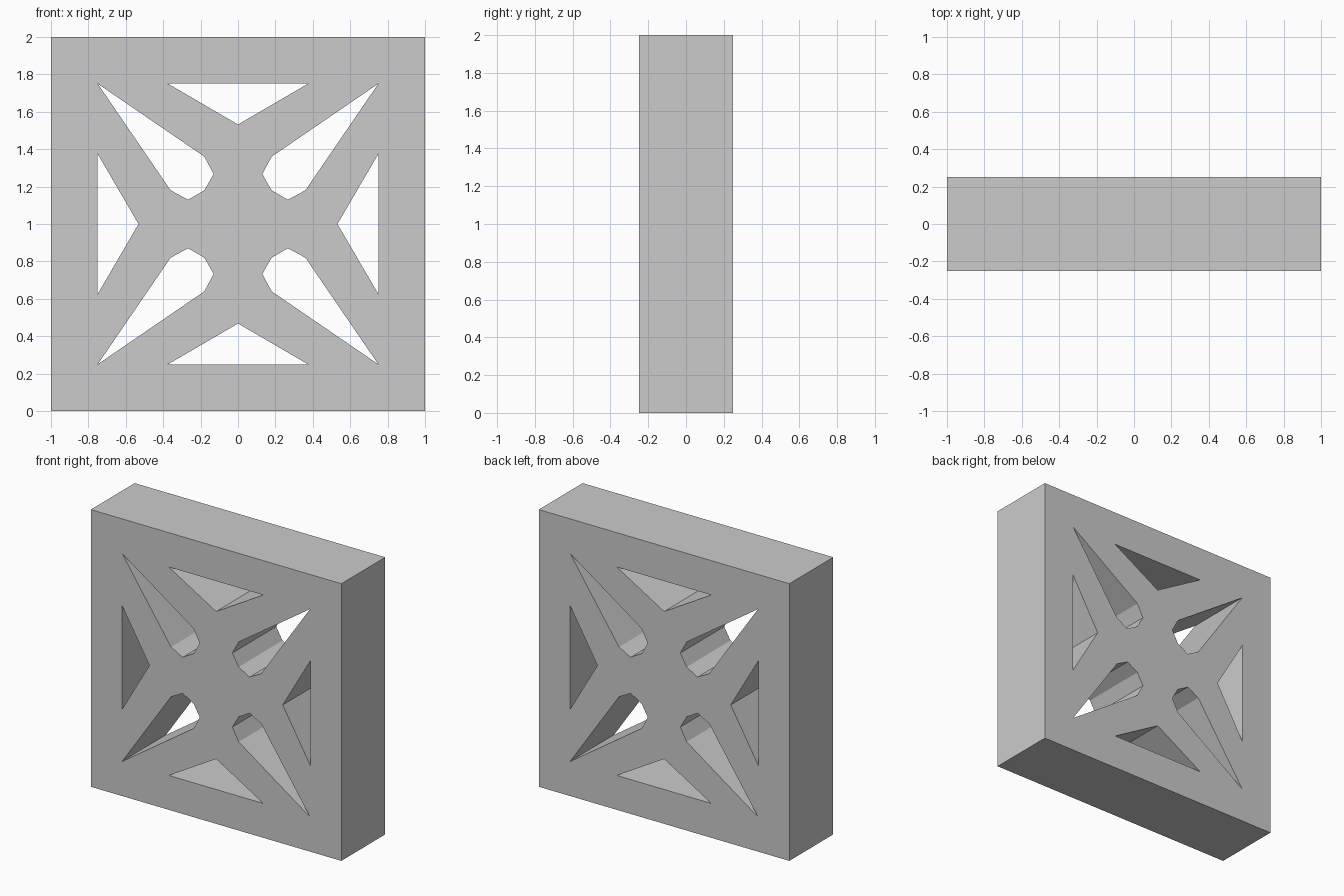
import bpy, bmesh
from mathutils import Matrix, Vector
from math import pi

if "Cube" in bpy.data.objects:
    bpy.data.objects.remove(bpy.data.objects["Cube"])

DEPTH = 0.5
CENTRE = Vector((0, 0, 1))

# Profiles in (x, z), measured from the panel centre
OUTLINE = [(-1, -1), (1, -1), (1, 1), (-1, 1)]
CORNER_HOLE = [(0.75, 0.75), (0.18, 0.36), (0.13, 0.267), (0.18, 0.18),
               (0.267, 0.13), (0.36, 0.18)]
SIDE_HOLE = [(-0.377, 0.752), (0, 0.532), (0.377, 0.752)]

bm = bmesh.new()


def add_loop(points, turn=0):
    """Closed edge loop on the front plane, turned by quarter turns."""
    rot = Matrix.Rotation(turn * pi / 2, 3, 'Y')
    verts = [bm.verts.new(rot @ Vector((x, -DEPTH / 2, z)) + CENTRE)
             for x, z in points]
    for a, b in zip(verts, verts[1:] + verts[:1]):
        bm.edges.new((a, b))


# Square border with four flared corner holes and four triangular side holes
add_loop(OUTLINE)
for turn in range(4):
    add_loop(CORNER_HOLE, turn)
    add_loop(SIDE_HOLE, turn)

# Fill the front, then extrude it to a solid panel
bmesh.ops.triangle_fill(bm, edges=bm.edges[:], use_beauty=True, normal=(0, -1, 0))
extruded = bmesh.ops.extrude_face_region(bm, geom=bm.faces[:], use_keep_orig=True)
bmesh.ops.translate(bm, vec=(0, DEPTH, 0),
                    verts=[g for g in extruded["geom"] if isinstance(g, bmesh.types.BMVert)])
bmesh.ops.recalc_face_normals(bm, faces=bm.faces[:])

mesh = bpy.data.meshes.new("pierced_panel")
bm.to_mesh(mesh)
bm.free()
bpy.context.collection.objects.link(bpy.data.objects.new("pierced_panel", mesh))
